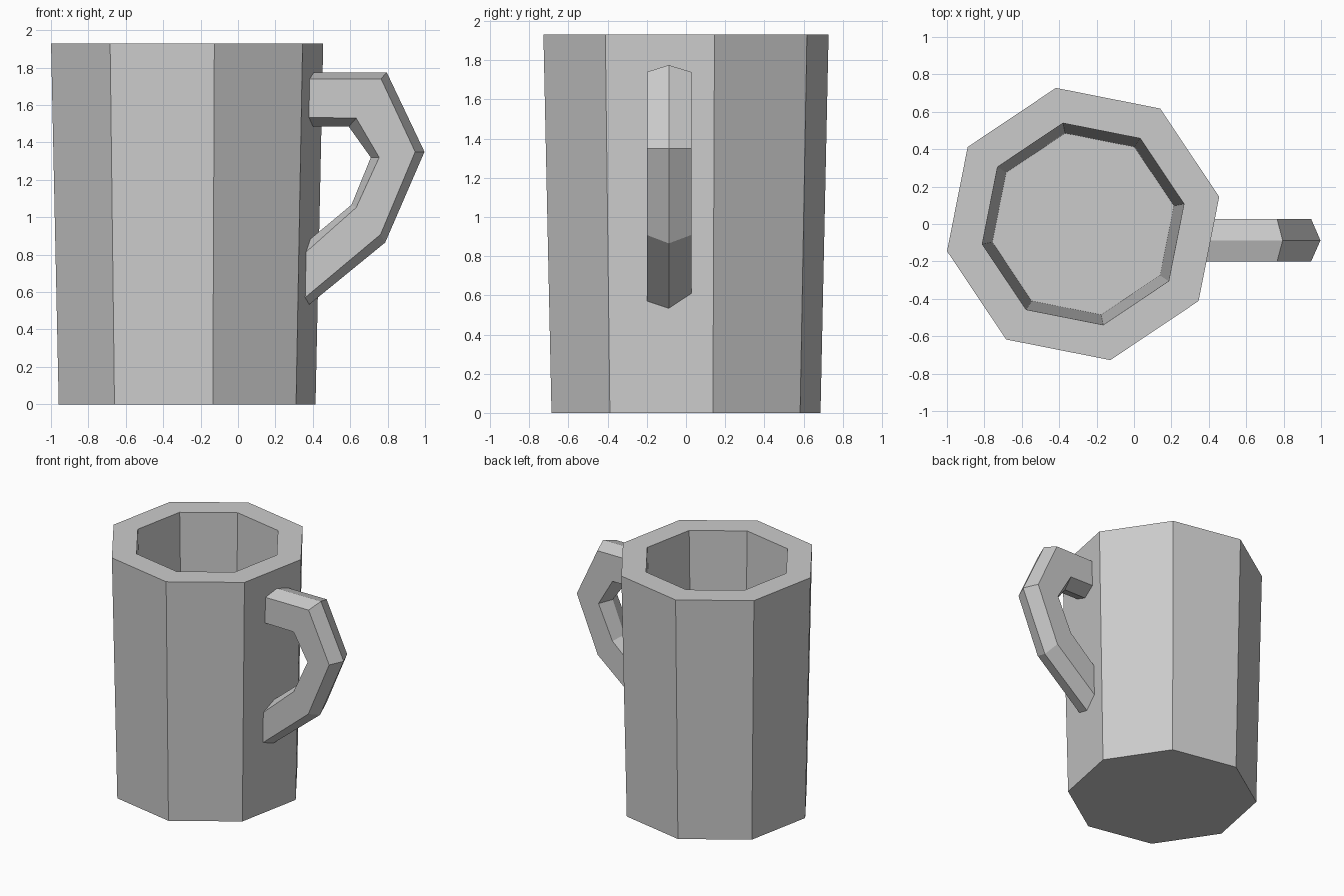
import bpy
import bmesh
from math import cos, sin, tau, radians

cube = bpy.data.objects.get("Cube")
if cube:
    bpy.data.objects.remove(cube)

# One plain material
grey = bpy.data.materials.new("light grey")
grey.use_nodes = True
colour = (0.6, 0.6, 0.6, 1)
grey.diffuse_color = colour
grey.node_tree.nodes["Principled BSDF"].inputs["Base Color"].default_value = colour


def loft(name, rings):
    """Join closed rings of points with quads and cap both ends."""
    bm = bmesh.new()
    loops = [[bm.verts.new(p) for p in ring] for ring in rings]
    count = len(loops[0])
    for a, b in zip(loops, loops[1:]):
        for i in range(count):
            j = (i + 1) % count
            bm.faces.new((a[i], a[j], b[j], b[i]))
    bm.faces.new(loops[0][::-1])
    bm.faces.new(loops[-1])
    bmesh.ops.recalc_face_normals(bm, faces=bm.faces)
    mesh = bpy.data.meshes.new(name)
    bm.to_mesh(mesh)
    bm.free()
    mesh.materials.append(grey)
    obj = bpy.data.objects.new(name, mesh)
    bpy.context.collection.objects.link(obj)
    return obj


# Eight-sided cup: outer wall, rim, inner wall and floor
SIDES, TURN, CENTRE_X = 8, radians(11.3), -0.272
profile = [(0.70, 0), (0.742, 1.93), (0.55, 1.93), (0.495, 0.15)]
loft("mug_body", [
    [(CENTRE_X + r * cos(TURN + tau * i / SIDES),
      r * sin(TURN + tau * i / SIDES), z) for i in range(SIDES)]
    for r, z in profile])

# Bent handle with a six-sided section, ends sunk into the wall
FRONT, MID, BACK = -0.2, -0.088, 0.027
outer_ridge = [(0.34, 1.775), (0.795, 1.775), (0.997, 1.35), (0.787, 0.865), (0.34, 0.50)]
outer_side = [(0.34, 1.74), (0.765, 1.74), (0.947, 1.35), (0.762, 0.908), (0.34, 0.555)]
inner_side = [(0.34, 1.535), (0.632, 1.53), (0.755, 1.32), (0.632, 1.052), (0.34, 0.793)]
inner_ridge = [(0.34, 1.487), (0.592, 1.485), (0.71, 1.32), (0.607, 1.067), (0.34, 0.845)]
loft("mug_handle", [
    [(o[0], MID, o[1]), (s[0], FRONT, s[1]), (t[0], FRONT, t[1]),
     (n[0], MID, n[1]), (t[0], BACK, t[1]), (s[0], BACK, s[1])]
    for o, s, t, n in zip(outer_ridge, outer_side, inner_side, inner_ridge)])
